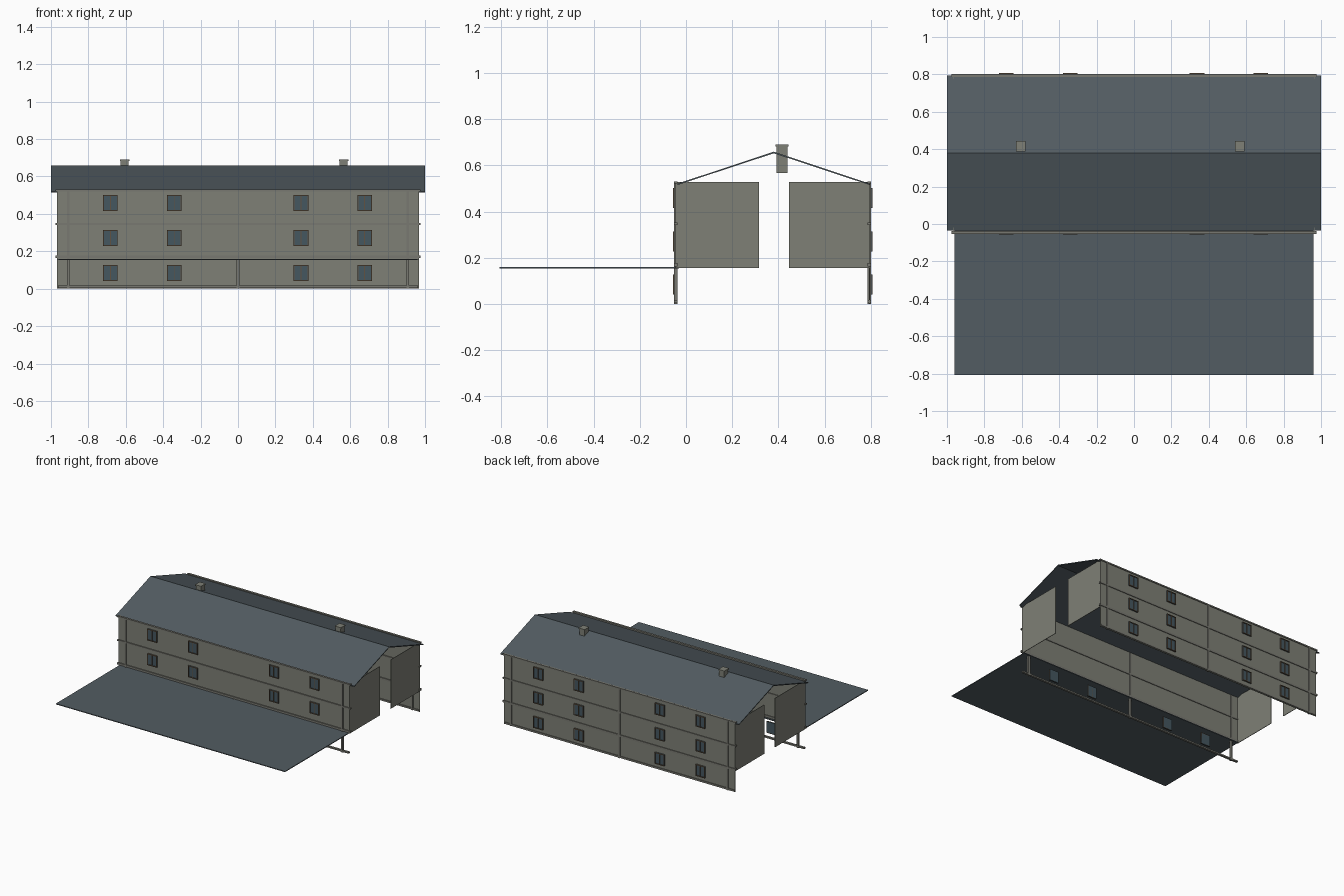
import bpy, bmesh

if "Cube" in bpy.data.objects:
    bpy.data.objects.remove(bpy.data.objects["Cube"])


def material(name, rgb):
    m = bpy.data.materials.new(name)
    m.diffuse_color = (*rgb, 1)
    m.use_nodes = True
    m.node_tree.nodes["Principled BSDF"].inputs["Base Color"].default_value = m.diffuse_color
    return m


WALL = material("wall_plaster", (0.21, 0.215, 0.18))
TRIM = material("trim", (0.19, 0.19, 0.165))
ROOF = material("roof_slate", (0.085, 0.108, 0.122))
GLASS = material("glass", (0.06, 0.095, 0.115))
FRAME = material("window_frame", (0.12, 0.085, 0.055))


def boxes(name, mat, ranges):
    """One object made of boxes given as (x0, x1, y0, y1, z0, z1)."""
    bm = bmesh.new()
    for x0, x1, y0, y1, z0, z1 in ranges:
        for v in bmesh.ops.create_cube(bm, size=1)["verts"]:
            v.co.x = x1 if v.co.x > 0 else x0
            v.co.y = y1 if v.co.y > 0 else y0
            v.co.z = z1 if v.co.z > 0 else z0
    return finish(name, mat, bm)


def finish(name, mat, bm):
    bmesh.ops.recalc_face_normals(bm, faces=bm.faces)
    me = bpy.data.meshes.new(name)
    bm.to_mesh(me)
    bm.free()
    ob = bpy.data.objects.new(name, me)
    me.materials.append(mat)
    bpy.context.collection.objects.link(ob)
    return ob


# gable roof: thin folded sheet
bm = bmesh.new()
outline = [(-0.036, 0.521), (0.38, 0.659), (0.794, 0.521),
           (0.794, 0.515), (0.38, 0.652), (-0.036, 0.515)]
left = [bm.verts.new((-1, y, z)) for y, z in outline]
right = [bm.verts.new((1, y, z)) for y, z in outline]
for i in range(6):
    j = (i + 1) % 6
    bm.faces.new((left[i], left[j], right[j], right[i]))
for end in (left, right):
    bm.faces.new((end[0], end[1], end[4], end[5]))
    bm.faces.new((end[1], end[2], end[3], end[4]))
finish("roof", ROOF, bm)

# long canopy in front
boxes("canopy", ROOF, [(-0.96, 0.96, -0.808, -0.03, 0.153, 0.159)])

# walls: the front one stops above the open ground floor
boxes("front_wall", WALL, [(-0.968, 0.968, -0.046, -0.042, 0.157, 0.528)])
boxes("back_wall", WALL, [(-0.968, 0.968, 0.792, 0.796, 0.0, 0.528)])
for s, side in ((-1, "left"), (1, "right")):
    xs = sorted((s * 0.964, s * 0.968))
    boxes(side + "_end_walls", WALL, [(*xs, -0.046, 0.315, 0.156, 0.527),
                                      (*xs, 0.446, 0.796, 0.156, 0.527)])

# posts and storey bands
fy, by = (-0.053, -0.037), (0.785, 0.801)
w = 0.007
boxes("front_posts", TRIM,
      [(x - w, x + w, *fy, 0, 0.53) for x in (-0.907, 0.907)]
      + [(-w, w, *fy, 0, 0.16), (-w, w, -0.044, -0.037, 0.16, 0.53)])
boxes("back_posts", TRIM, [(x - w, x + w, *by, 0, 0.53) for x in (-0.907, 0, 0.907)])
bands = [(0.005, 0.016, 0.963), (0.163, 0.178, 0.975),
         (0.341, 0.352, 0.975), (0.521, 0.531, 0.975)]
for name, ys in (("front_bands", fy), ("back_bands", by)):
    boxes(name, TRIM, [(-h, h, *ys, z0, z1) for z0, z1, h in bands])

# windows: glass, surround and mullion on both long sides
for side, y, d in (("front", -0.046, -1), ("back", 0.796, 1)):
    glass, frame = [], []
    gy = sorted((y, y + d * 0.006))
    oy = sorted((y, y + d * 0.011))
    for x in (-0.682, -0.341, 0.337, 0.677):
        for z in (0.084, 0.271, 0.458):
            a, b, t = 0.039, 0.043, 0.005
            glass.append((x - a, x + a, *gy, z - b, z + b))
            frame += [(x - a, x - a + t, *oy, z - b, z + b),
                      (x + a - t, x + a, *oy, z - b, z + b),
                      (x - a, x + a, *oy, z + b - t, z + b),
                      (x - a, x + a, *oy, z - b, z - b + t),
                      (x - 0.002, x + 0.002, *oy, z - b, z + b)]
    boxes(side + "_window_glass", GLASS, glass)
    boxes(side + "_window_frames", FRAME, frame)

# chimneys with a slightly wider cap
for name, x in (("left_chimney", -0.606), ("right_chimney", 0.565)):
    boxes(name, WALL, [(x - 0.021, x + 0.021, 0.391, 0.439, 0.567, 0.682),
                       (x - 0.025, x + 0.025, 0.387, 0.443, 0.682, 0.691)])
